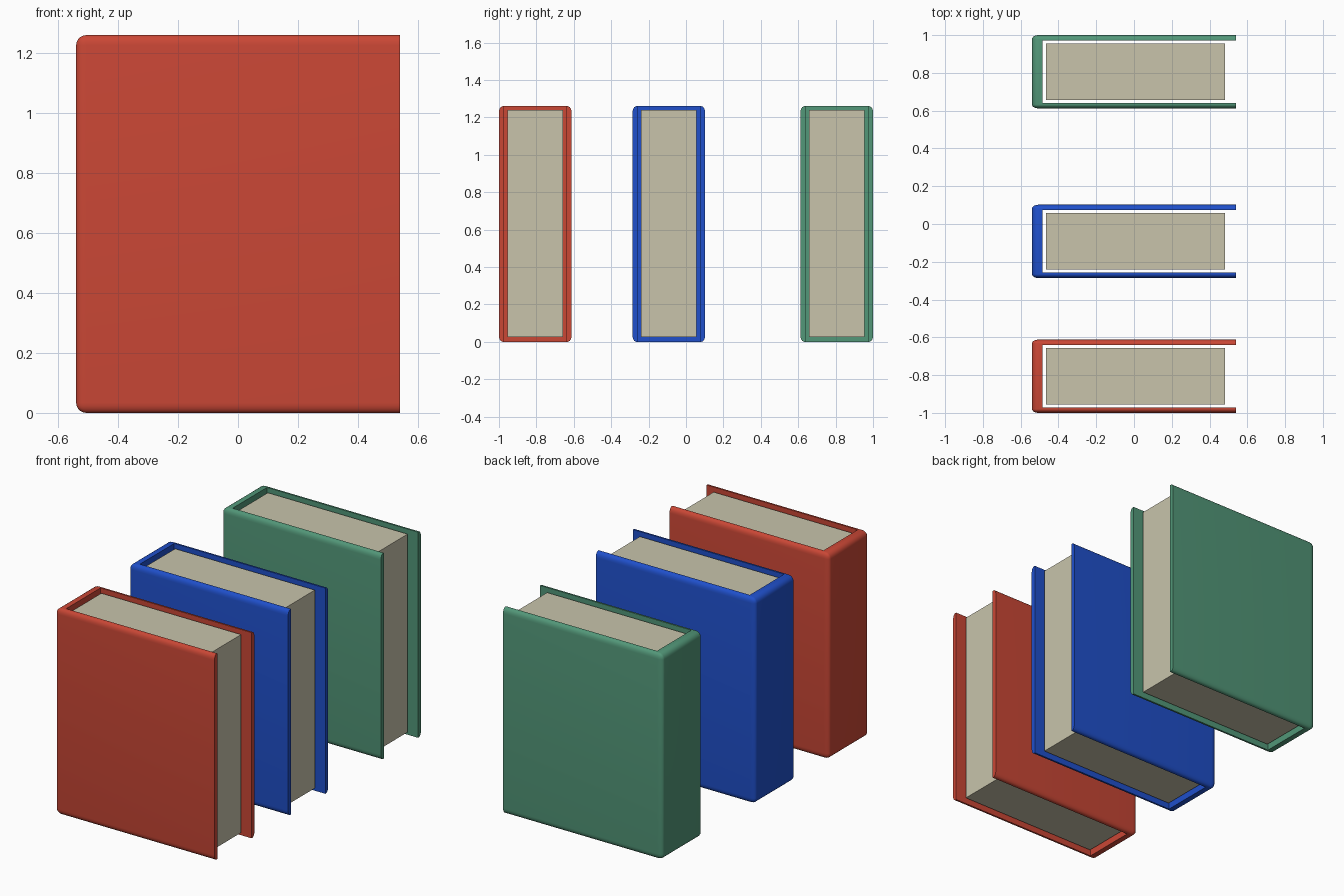
import bpy, bmesh
from mathutils import Vector

if "Cube" in bpy.data.objects:
    bpy.data.objects.remove(bpy.data.objects["Cube"])

LENGTH, THICK, HEIGHT = 1.08, 0.388, 1.26
ROUND = 0.034          # edge rounding along x and z
SQUASH = 0.6           # rounding is flatter across the thickness


def material(name, rgb):
    m = bpy.data.materials.new(name)
    m.diffuse_color = (*rgb, 1)
    m.use_nodes = True
    m.node_tree.nodes["Principled BSDF"].inputs["Base Color"].default_value = m.diffuse_color
    return m


def box(name, lo, hi, mat=None):
    bm = bmesh.new()
    bmesh.ops.create_cube(bm, size=1)
    size = Vector(hi) - Vector(lo)
    mid = (Vector(hi) + Vector(lo)) / 2
    for v in bm.verts:
        v.co = Vector(a * b for a, b in zip(v.co, size)) + mid
    me = bpy.data.meshes.new(name)
    bm.to_mesh(me)
    bm.free()
    ob = bpy.data.objects.new(name, me)
    bpy.context.collection.objects.link(ob)
    if mat:
        me.materials.append(mat)
    return ob


def round_edges(ob):
    # round every edge except the four around the open (+x) end
    bm = bmesh.new()
    bm.from_mesh(ob.data)
    for v in bm.verts:
        v.co.y /= SQUASH
    edges = [e for e in bm.edges if min(v.co.x for v in e.verts) < 0]
    bmesh.ops.bevel(bm, geom=edges, offset=ROUND, segments=5, profile=0.5,
                    affect='EDGES', clamp_overlap=True)
    for v in bm.verts:
        v.co.y *= SQUASH
    bm.normal_update()
    bm.to_mesh(ob.data)
    bm.free()


def book(colour, y, mat):
    # hard cover: rounded block, hollowed through top, bottom and fore edge
    cover = box(colour + "_cover", (-LENGTH / 2, -THICK / 2, 0),
                (LENGTH / 2, THICK / 2, HEIGHT), mat)
    round_edges(cover)
    cutter = box(colour + "_cutter", (-0.484, -0.166, -0.2), (0.8, 0.166, 1.5))
    mod = cover.modifiers.new("hollow", 'BOOLEAN')
    mod.operation, mod.solver, mod.object = 'DIFFERENCE', 'EXACT', cutter
    bpy.context.view_layer.objects.active = cover
    for o in bpy.context.selected_objects:
        o.select_set(False)
    cover.select_set(True)
    bpy.ops.object.modifier_apply(modifier=mod.name)
    bpy.data.objects.remove(cutter)
    bpy.ops.object.shade_smooth_by_angle(angle=0.6)
    cover.location.y = y
    # page block
    pages = box(colour + "_pages", (-0.466, -0.149, 0.025),
                (0.481, 0.149, 1.239), paper)
    pages.location.y = y


paper = material("paper", (0.58, 0.55, 0.41))
book("red", -0.806, material("red", (0.59, 0.063, 0.036)))
book("blue", -0.092, material("blue", (0.014, 0.08, 0.60)))
book("green", 0.806, material("green", (0.085, 0.31, 0.19)))
